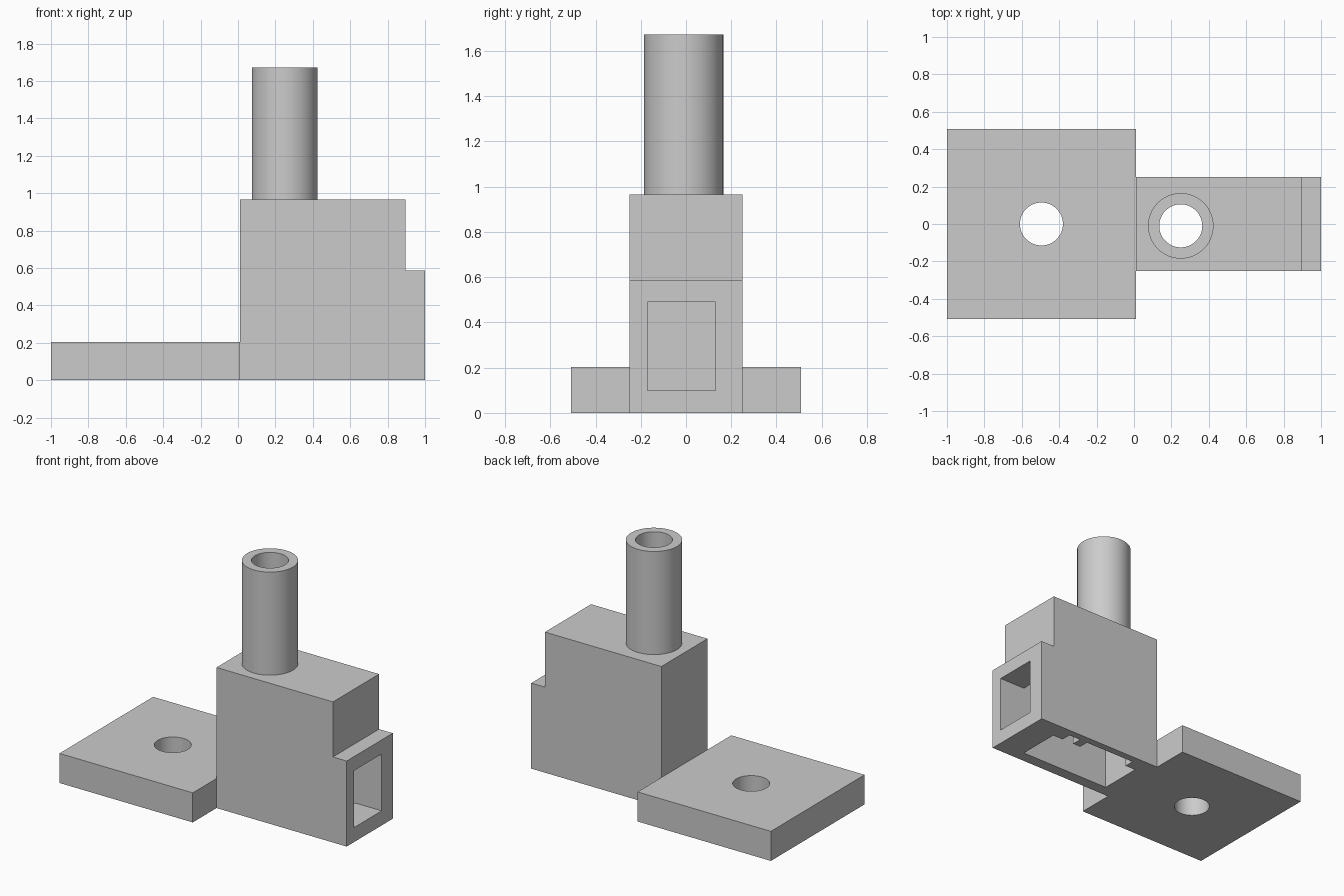
import bpy
import bmesh
import math

cube = bpy.data.objects.get("Cube")
if cube:
    bpy.data.objects.remove(cube, do_unlink=True)

grey = bpy.data.materials.new("light grey")
grey.use_nodes = True
colour = (0.6, 0.6, 0.6, 1)
grey.diffuse_color = colour
grey.node_tree.nodes["Principled BSDF"].inputs["Base Color"].default_value = colour


def make(name, bm):
    mesh = bpy.data.meshes.new(name)
    bmesh.ops.recalc_face_normals(bm, faces=bm.faces)
    bm.to_mesh(mesh)
    bm.free()
    mesh.materials.append(grey)
    obj = bpy.data.objects.new(name, mesh)
    bpy.context.collection.objects.link(obj)
    return obj


def prism(name, profile, low, high, axis="Z"):
    """Extrude a closed outline along Z, or an x-z outline along Y."""
    bm = bmesh.new()
    if axis == "Z":
        verts = [bm.verts.new((a, b, low)) for a, b in profile]
        move = (0, 0, high - low)
    else:
        verts = [bm.verts.new((a, low, b)) for a, b in profile]
        move = (0, high - low, 0)
    face = bm.faces.new(verts)
    result = bmesh.ops.extrude_face_region(bm, geom=[face])
    new = [v for v in result["geom"] if isinstance(v, bmesh.types.BMVert)]
    bmesh.ops.translate(bm, verts=new, vec=move)
    return make(name, bm)


def box(name, x, y, z):
    return prism(name, [(x[0], y[0]), (x[1], y[0]), (x[1], y[1]), (x[0], y[1])], *z)


def cylinder(name, centre, radius, z):
    ring = [(centre[0] + radius * math.cos(i * math.tau / 64),
             centre[1] + radius * math.sin(i * math.tau / 64)) for i in range(64)]
    return prism(name, ring, *z)


def cut(target, cutters):
    bpy.context.view_layer.objects.active = target
    for cutter in cutters:
        mod = target.modifiers.new("cut", "BOOLEAN")
        mod.operation = "DIFFERENCE"
        mod.solver = "EXACT"
        mod.object = cutter
        bpy.ops.object.modifier_apply(modifier=mod.name)
        bpy.data.objects.remove(cutter, do_unlink=True)


def smooth(obj):
    bpy.ops.object.select_all(action="DESELECT")
    obj.select_set(True)
    bpy.context.view_layer.objects.active = obj
    bpy.ops.object.shade_smooth_by_angle(angle=math.radians(30))


seam, top, bore = 0.012, 0.965, 0.115
tube_centre = (0.25, -0.01)

# Mounting plate with a screw hole
plate = box("mounting_plate", (-1, seam), (-0.508, 0.508), (0, 0.203))
cut(plate, [cylinder("plate_hole", (-0.495, 0), bore, (-0.1, 0.3))])

# Stepped housing, hollow from below
profile = [(seam, 0), (1, 0), (1, 0.587), (0.896, 0.587), (0.896, top), (seam, top)]
housing = prism("housing", profile, -0.25, 0.25, "Y")
cavity = [(0.1, -0.17), (0.8, -0.17), (0.8, 0.13), (0.72, 0.13), (0.72, 0.2),
          (0.63, 0.2), (0.63, 0.13), (0.57, 0.13), (0.57, 0.2),
          (0.18, 0.2), (0.18, 0.13), (0.1, 0.13)]
cut(housing, [
    prism("cavity", cavity, -0.1, 0.86),
    box("end_window", (0.7, 1.1), (-0.17, 0.13), (0.1, 0.49)),
    cylinder("housing_bore", tube_centre, bore, (0.75, 1.1)),
])

# Hollow upright tube
tube = cylinder("upright_tube", tube_centre, 0.175, (top, 1.673))
cut(tube, [cylinder("tube_bore", tube_centre, bore, (0.9, 1.8))])

for part in (plate, housing, tube):
    smooth(part)
